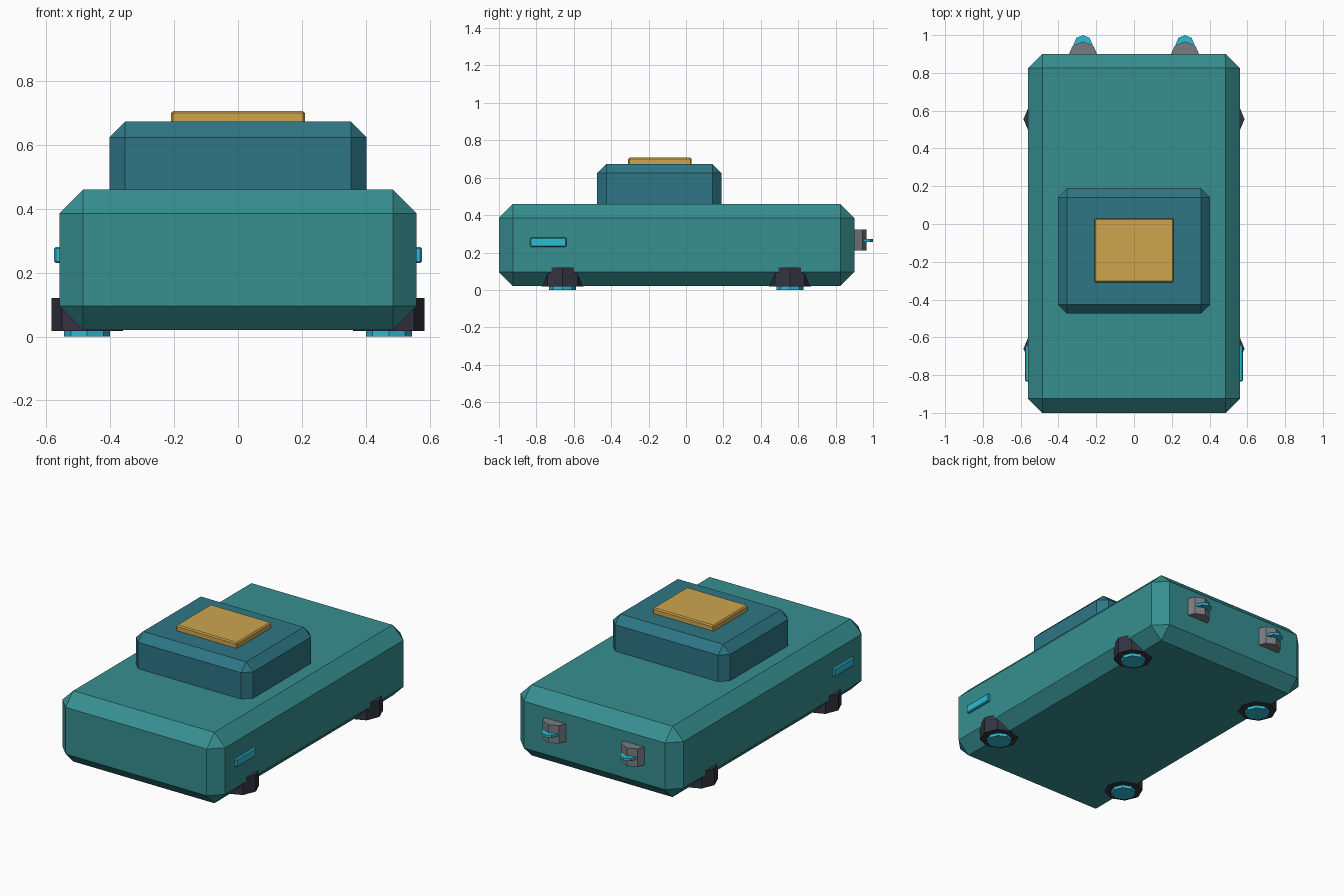
import bpy
import bmesh
from mathutils import Matrix, Vector

default = bpy.data.objects.get("Cube")
if default:
    bpy.data.objects.remove(default, do_unlink=True)


def material(name, rgb):
    m = bpy.data.materials.new(name)
    m.use_nodes = True
    color = (*rgb, 1)
    m.diffuse_color = color
    bsdf = next(n for n in m.node_tree.nodes if n.type == 'BSDF_PRINCIPLED')
    bsdf.inputs["Base Color"].default_value = color
    return m


teal = material("teal hull", (0.038, 0.275, 0.28))
blue = material("deep blue cabin", (0.027, 0.18, 0.235))
gold = material("gold panel", (0.61, 0.375, 0.075))
cyan = material("cyan glow", (0.028, 0.50, 0.65))
dark = material("dark pod", (0.032, 0.034, 0.051))
grey = material("grey metal", (0.19, 0.205, 0.22))


def finish(name, bm, mat):
    mesh = bpy.data.meshes.new(name)
    bm.to_mesh(mesh)
    bm.free()
    mesh.materials.append(mat)
    obj = bpy.data.objects.new(name, mesh)
    bpy.context.scene.collection.objects.link(obj)
    return obj


def box(name, low, high, chamfer, mat):
    """Box between two corners with a flat chamfer on every edge."""
    low, high = Vector(low), Vector(high)
    bm = bmesh.new()
    place = Matrix.Translation((low + high) / 2) @ Matrix.Diagonal((*(high - low), 1))
    bmesh.ops.create_cube(bm, size=1, matrix=place)
    obj = finish(name, bm, mat)
    bevel = obj.modifiers.new("chamfer", 'BEVEL')
    bevel.width = chamfer
    bevel.segments = 1
    return obj


def octagon(name, x, y, z0, z1, radius, mat):
    """Upright eight-sided prism with a corner on each axis."""
    bm = bmesh.new()
    bmesh.ops.create_cone(bm, cap_ends=True, segments=8, radius1=radius, radius2=radius,
                          depth=z1 - z0, matrix=Matrix.Translation((x, y, (z0 + z1) / 2)))
    return finish(name, bm, mat)


# Hull, cabin and roof panel
box("hull", (-0.56, -1, 0.02), (0.56, 0.9, 0.46), 0.075, teal)
box("cabin", (-0.403, -0.475, 0.36), (0.403, 0.19, 0.673), 0.049, blue)
box("roof_panel", (-0.21, -0.31, 0.66), (0.21, 0.03, 0.707), 0.007, gold)

for side, s in (("left", 1), ("right", -1)):
    # Side marker lights
    inner, outer = sorted((s * 0.54, s * 0.576))
    box(f"side_light_{side}", (inner, -0.833, 0.23), (outer, -0.64, 0.28), 0.005, cyan)

    # Hover pods with glowing discs underneath
    for end, y in (("front", -0.66), ("rear", 0.555)):
        octagon(f"hover_pod_{end}_{side}", s * 0.473, y, 0.018, 0.121, 0.112, dark)
        octagon(f"hover_glow_{end}_{side}", s * 0.473, y, 0.0, 0.03, 0.072, cyan)

    # Rear thrusters with glowing fins
    octagon(f"thruster_{side}", s * 0.27, 0.887, 0.21, 0.322, 0.079, grey)
    octagon(f"thruster_glow_{side}", s * 0.27, 0.95, 0.257, 0.273, 0.05, cyan)
